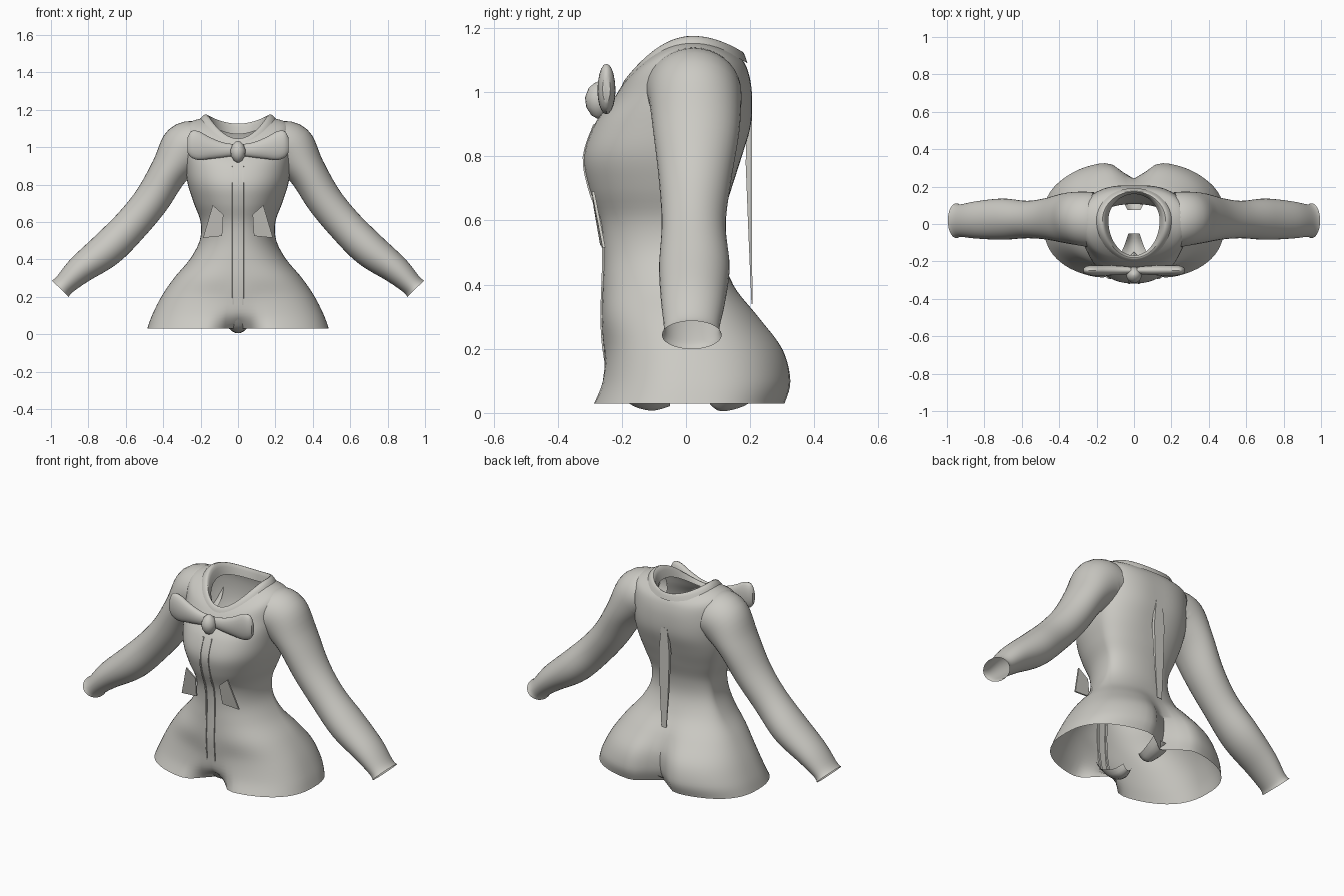
import bpy, bmesh, math
from mathutils import Vector

if "Cube" in bpy.data.objects:
    bpy.data.objects.remove(bpy.data.objects["Cube"])

fabric = bpy.data.materials.new("warm_grey_fabric")
fabric.diffuse_color = (0.6, 0.59, 0.55, 1)
fabric.use_nodes = True
fabric.node_tree.nodes["Principled BSDF"].inputs["Base Color"].default_value = fabric.diffuse_color


def make(name, verts, faces, angle=40):
    """Create a mesh object with consistent normals and smooth shading."""
    me = bpy.data.meshes.new(name)
    me.from_pydata(verts, [], faces)
    bm = bmesh.new()
    bm.from_mesh(me)
    bmesh.ops.recalc_face_normals(bm, faces=bm.faces)
    bm.to_mesh(me)
    bm.free()
    me.materials.append(fabric)
    ob = bpy.data.objects.new(name, me)
    bpy.context.collection.objects.link(ob)
    bpy.ops.object.select_all(action='DESELECT')
    ob.select_set(True)
    bpy.context.view_layer.objects.active = ob
    bpy.ops.object.shade_smooth_by_angle(angle=math.radians(angle))
    return ob


def spline(rows, steps):
    """Catmull-Rom interpolation of parameter rows."""
    out = []
    for i in range(len(rows) - 1):
        a, b, c, d = rows[max(i - 1, 0)], rows[i], rows[i + 1], rows[min(i + 2, len(rows) - 1)]
        for k in range(steps):
            t = k / steps
            out.append([0.5 * (2 * q + (r - p) * t + (2 * p - 5 * q + 4 * r - s) * t * t
                               + (3 * q - p - 3 * r + s) * t ** 3) for p, q, r, s in zip(a, b, c, d)])
    out.append(list(rows[-1]))
    return out


def loft(name, rings, caps=False, closed=True, angle=40):
    """Skin a list of equally sized point rings."""
    n = len(rings[0])
    verts = [p for r in rings for p in r]
    faces = [(i * n + j, i * n + (j + 1) % n, (i + 1) * n + (j + 1) % n, (i + 1) * n + j)
             for i in range(len(rings) - 1) for j in range(n if closed else n - 1)]
    if caps:
        faces += [tuple(range(n)), tuple(range((len(rings) - 1) * n, len(rings) * n))]
    return make(name, verts, faces, angle)


def body_ring(row, n=72):
    """Body section: front/side/back height, half width, front/back depth, creases, squareness."""
    zf, zs, zb, w, yf, yb, cf, cb, e = row
    y0 = 0.02
    pts = []
    for j in range(n):
        a = 2 * math.pi * j / n
        c, s = math.cos(a), math.sin(a)
        x = w * math.copysign(abs(c) ** e, c)
        k = abs(s) ** e
        y = y0 + ((yb if s > 0 else yf) - y0) * k
        dent = math.exp(-(x / 0.085) ** 2)
        y += cf * dent if s < 0 else -cb * dent
        z = zs + ((zb if s > 0 else zf) - zs) * s * s
        pts.append((x, y, z))
    return pts


# Torso shell, open at the thighs and the neck
flat = [(.03, .485, -.298, .318, .15, .11, .79), (.10, .46, -.268, .338, .03, .1, .81),
        (.20, .41, -.253, .315, -.004, .075, .84), (.30, .342, -.263, .238, 0, .03, .88),
        (.40, .258, -.26, .152, 0, .005, .92), (.50, .205, -.258, .11, 0, 0, .94),
        (.60, .2, -.268, .112, 0, 0, .94), (.70, .236, -.302, .142, 0, 0, .9),
        (.80, .268, -.318, .178, 0, .004, .87), (.90, .284, -.285, .208, 0, .006, .86)]
rows = [(z, z, z, *rest) for z, *rest in flat]
rows += [(.97, 1.01, 1.0, .292, -.232, .21, 0, .005, .86),
         (1.02, 1.12, 1.07, .275, -.2, .195, 0, .003, .88),
         (1.045, 1.158, 1.11, .18, -.182, .17, 0, 0, 1)]
loft("torso", [body_ring(r) for r in spline(rows, 5)])

# Collar band folded around the neck opening
collar = [(1.015, 1.142, 1.09, .208, -.202, .192, 0, 0, 1),
          (1.036, 1.17, 1.122, .186, -.193, .18, 0, 0, 1),
          (1.046, 1.17, 1.12, .16, -.18, .17, 0, 0, 1),
          (1.025, 1.11, 1.07, .137, -.168, .16, 0, 0, 1)]
loft("collar", [body_ring(r) for r in spline(collar, 3)])

# Sleeves: centre x, centre y, centre z, radius across, radius in y
arm = [(.215, .02, 1.005, .132, .15), (.28, .028, .985, .142, .145), (.365, .032, .875, .104, .134),
       (.46, .028, .72, .096, .112), (.57, .024, .585, .094, .1), (.70, .026, .455, .095, .11),
       (.84, .022, .348, .077, .1), (.925, .018, .268, .06, .087), (.95, .018, .243, .063, .093)]
path = spline(arm, 5)
for side, label in ((1, "left"), (-1, "right")):
    rings = []
    for i, (x, y, z, r, ry) in enumerate(path):
        p, q = path[max(i - 1, 0)], path[min(i + 1, len(path) - 1)]
        d = Vector((q[0] - p[0], 0, q[2] - p[2])).normalized()
        rings.append([(side * (x - d.z * r * math.cos(a)), y + ry * math.sin(a), z + d.x * r * math.cos(a))
                      for a in (2 * math.pi * j / 36 for j in range(36))])
    loft(label + "_sleeve", rings)

    # Bow wing: x, centre z, half height, half depth
    wing = [(.015, .985, .03, .018), (.08, .985, .04, .024), (.15, .995, .058, .027),
            (.21, 1.008, .077, .028), (.25, 1.015, .07, .024), (.27, 1.01, .04, .012)]
    loft(label + "_bow_wing",
         [[(side * x, -.248 + hy * math.cos(a), zc + hz * math.sin(a))
           for a in (2 * math.pi * j / 20 for j in range(20))] for x, zc, hz, hy in spline(wing, 3)],
         caps=True)

    # Pointed waist flap standing off the front
    outline = [(.085, -.264, .525), (.187, -.256, .515), (.135, -.29, .69), (.078, -.284, .64)]
    loft(label + "_waist_flap",
         [[(side * x, y + o, z) for x, y, z in outline] for o in (-.004, .005)], caps=True, angle=25)

# Bow knot
knot = [(-.062, .002), (-.05, .022), (-.025, .037), (.005, .041), (.035, .03), (.05, .014), (.055, .002)]
loft("bow_knot", [[(r * math.cos(a), -.272 + 1.05 * r * math.sin(a), .978 + z)
                   for a in (2 * math.pi * j / 20 for j in range(20))] for z, r in knot], caps=True)

# Front placket: two narrow raised seams following the centre front
seam = [(z, a + c) for z, w, a, b, c, d, e in flat[1:]]
for side, label in ((1, "left"), (-1, "right")):
    loft(label + "_placket_seam",
         [[(side * (.026 + dx), y + dy, z) for dx, dy in ((-.006, .008), (-.004, -.004), (.004, -.004), (.006, .008))]
          for z, y in spline(seam, 4)], caps=True, angle=25)

# Back ribbon hanging from between the shoulder blades: z, outer y, depth, half width
ribbon = [(.93, .206, .015, .02), (.78, .206, .02, .034), (.55, .206, .011, .027), (.34, .207, .003, .016)]
loft("back_ribbon", [[(-w, y, z), (w, y, z), (w, y - t, z), (-w, y - t, z)]
                     for z, y, t, w in ribbon], caps=True, angle=25)


# Gusset pieces between the legs: y, z at the centre, half width
def gusset(name, spine):
    loft(name, [[(w * u, y, z + .03 * u * u) for u in (-1, -.6, -.2, .2, .6, 1)]
                for y, z, w in spline(spine, 4)], closed=False)


gusset("front_gusset", [(-.235, .1, .06), (-.18, .03, .075), (-.11, .006, .05), (-.05, .02, .03)])
gusset("back_gusset", [(.24, .06, .06), (.18, .02, .06), (.11, .004, .05), (.075, .025, .035)])
